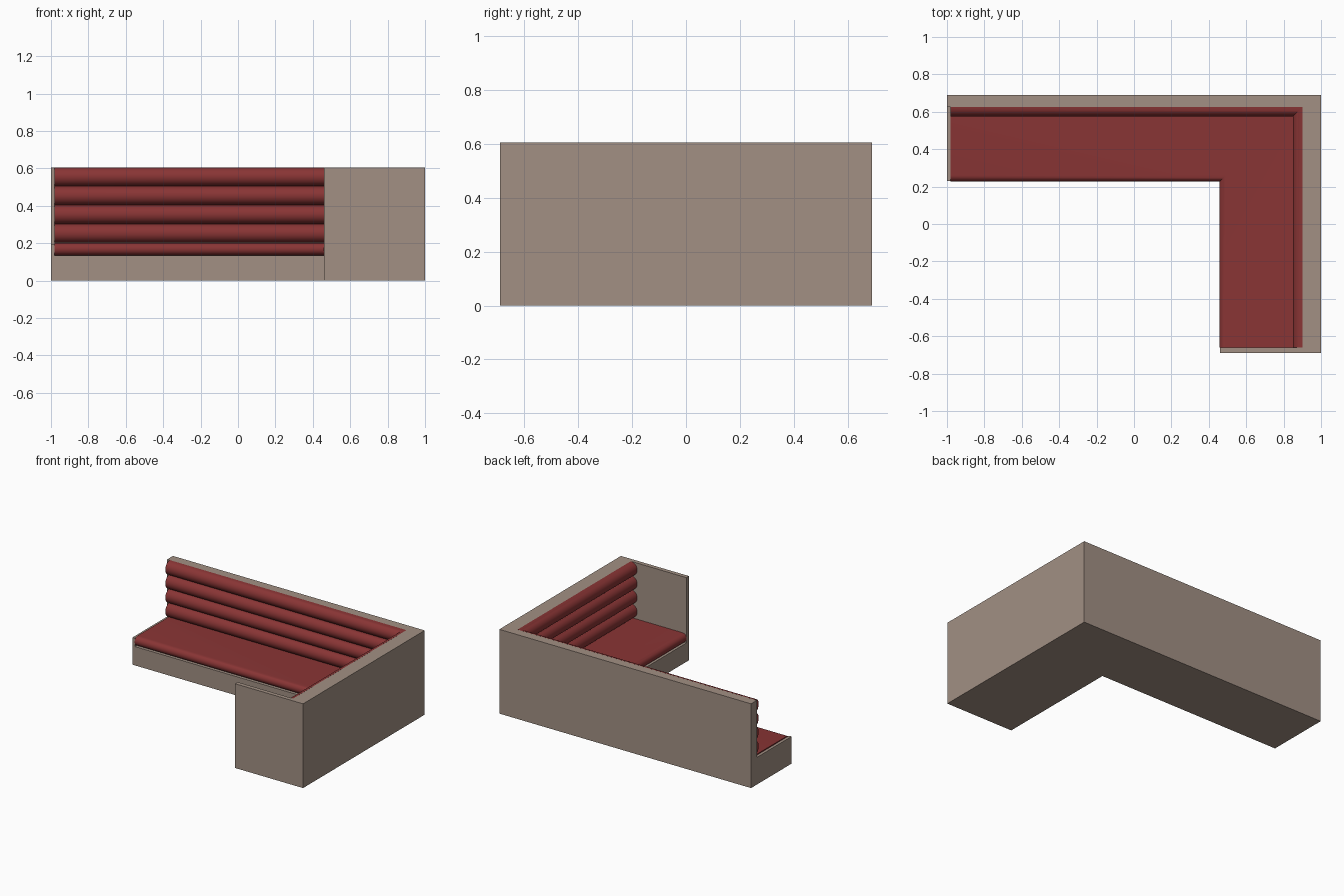
import bpy, bmesh, math

if "Cube" in bpy.data.objects:
    bpy.data.objects.remove(bpy.data.objects["Cube"])


def material(name, color):
    m = bpy.data.materials.new(name)
    m.diffuse_color = (*color, 1)
    m.use_nodes = True
    m.node_tree.nodes["Principled BSDF"].inputs["Base Color"].default_value = m.diffuse_color
    return m


FRAME = material("frame_paint", (0.36, 0.28, 0.23))
RED = material("red_upholstery", (0.25, 0.035, 0.035))


def finish(bm, name, mat, smooth=False):
    bmesh.ops.recalc_face_normals(bm, faces=bm.faces[:])
    mesh = bpy.data.meshes.new(name)
    bm.to_mesh(mesh)
    bm.free()
    mesh.materials.append(mat)
    ob = bpy.data.objects.new(name, mesh)
    bpy.context.collection.objects.link(ob)
    if smooth:
        bpy.ops.object.select_all(action='DESELECT')
        ob.select_set(True)
        bpy.context.view_layer.objects.active = ob
        bpy.ops.object.shade_smooth_by_angle(angle=math.radians(35))
    return ob


def prism(name, outline, z0, z1, mat):
    """Extrude a floor-plan outline from z0 to z1."""
    bm = bmesh.new()
    lower = [bm.verts.new((x, y, z0)) for x, y in outline]
    upper = [bm.verts.new((x, y, z1)) for x, y in outline]
    n = len(outline)
    bm.faces.new(lower)
    bm.faces.new(upper)
    for i in range(n):
        j = (i + 1) % n
        bm.faces.new((lower[i], lower[j], upper[j], upper[i]))
    return finish(bm, name, mat)


def corner_sweep(name, xc, yc, profile, mat):
    """Sweep a closed (inward offset, z) profile round the mitred L corner."""
    bm = bmesh.new()
    rings = [[bm.verts.new(f(d, z)) for d, z in profile] for f in (
        lambda d, z: (LEFT, yc - d, z),
        lambda d, z: (xc - d, yc - d, z),
        lambda d, z: (xc - d, FRONT, z))]
    n = len(profile)
    for a, b in zip(rings, rings[1:]):
        for i in range(n):
            j = (i + 1) % n
            bm.faces.new((a[i], a[j], b[j], b[i]))
    bm.faces.new(rings[0])
    bm.faces.new(rings[-1])
    return finish(bm, name, mat, smooth=True)


def arc(cd, cz, r, steps):
    """Half circle bulging inward, from top to bottom."""
    return [(cd + r * math.cos(a), cz + r * math.sin(a))
            for a in (math.pi / 2 - math.pi * k / steps for k in range(steps + 1))]


LEFT, FRONT = -0.98, -0.66       # open ends of the upholstery
XW, YW = 0.90, 0.625             # inner wall faces
XS, YS = 0.46, 0.23              # front edges of the seat
W, D, H = 1.0, 0.69, 0.605       # outer size
BASE_H = 0.135

# Tall back walls with the closed front end panel
prism("back_walls", [(-W, D), (-W, YW), (XW, YW), (XW, FRONT), (XS, FRONT),
                     (XS, -D), (W, -D), (W, D)], 0, H, FRAME)

# L-shaped plinth under the seat
prism("seat_base", [(-W, YS), (XS, YS), (XS, FRONT), (XW, FRONT),
                    (XW, YW), (-W, YW)], 0, BASE_H, FRAME)

# Low end panel beside the left end of the cushion
prism("seat_end_panel", [(-W, YS), (LEFT, YS), (LEFT, YW), (-W, YW)],
      BASE_H, 0.195, FRAME)

# Seat cushion with a rounded front lip
r = (0.202 - BASE_H) / 2
lip = arc(-r + 0.003, BASE_H + r, r, 14)
corner_sweep("seat_cushion", XS, YS,
             [(-0.44, 0.202)] + lip + [(-0.44, BASE_H)], RED)

# Four padded rolls of the backrest
for i in range(4):
    corner_sweep(f"backrest_roll_{i + 1}", XW, YW,
                 arc(0, 0.253 + 0.1007 * i, 0.0503, 16), RED)
